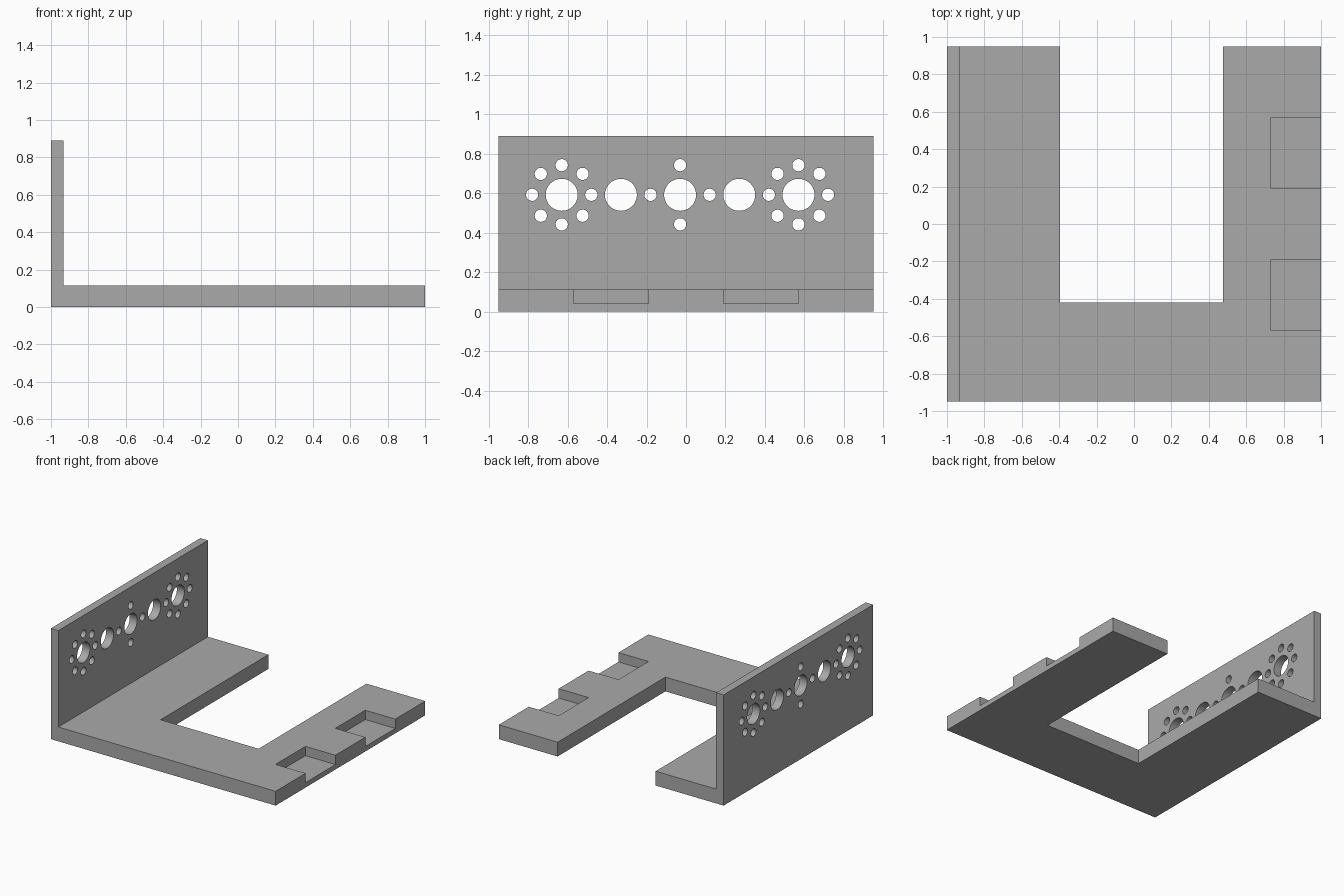
import bpy, bmesh, math
from mathutils import Matrix, Vector

cube = bpy.data.objects.get("Cube")
if cube:
    bpy.data.objects.remove(cube, do_unlink=True)

grey = bpy.data.materials.new("plain_grey")
grey.use_nodes = True
colour = (0.4, 0.4, 0.4, 1)
grey.diffuse_color = colour
grey.node_tree.nodes["Principled BSDF"].inputs["Base Color"].default_value = colour

HALF_Y, BASE_TOP, WALL_IN, WALL_TOP = 0.95, 0.115, -0.933, 0.89


def make_object(name, bm):
    bmesh.ops.recalc_face_normals(bm, faces=bm.faces)
    mesh = bpy.data.meshes.new(name)
    bm.to_mesh(mesh)
    bm.free()
    mesh.materials.append(grey)
    obj = bpy.data.objects.new(name, mesh)
    bpy.context.collection.objects.link(obj)
    return obj


def add_box(bm, low, high):
    low, high = Vector(low), Vector(high)
    matrix = Matrix.Translation((low + high) / 2) @ Matrix.Diagonal((*(high - low), 1))
    bmesh.ops.create_cube(bm, size=1, matrix=matrix)


def add_hole(bm, y, z, radius, sides):
    matrix = Matrix.Translation((-0.965, y, z)) @ Matrix.Rotation(math.pi / 2, 4, 'Y')
    bmesh.ops.create_cone(bm, cap_ends=True, segments=sides, radius1=radius,
                          radius2=radius, depth=0.2, matrix=matrix)


# L-shaped bracket: base plate and upright wall in one solid
bm = bmesh.new()
profile = [(-1, 0), (1, 0), (1, BASE_TOP), (WALL_IN, BASE_TOP),
           (WALL_IN, WALL_TOP), (-1, WALL_TOP)]
face = bm.faces.new([bm.verts.new((x, -HALF_Y, z)) for x, z in profile])
extruded = bmesh.ops.extrude_face_region(bm, geom=[face])["geom"]
bmesh.ops.translate(bm, vec=(0, 2 * HALF_Y, 0),
                    verts=[v for v in extruded if isinstance(v, bmesh.types.BMVert)])
bracket = make_object("bracket", bm)

# Rear slot and the two edge pockets
bm = bmesh.new()
add_box(bm, (-0.395, -0.42, -0.1), (0.477, 1.1, 0.3))
for side in (-1, 1):
    y = 0.38 * side
    add_box(bm, (0.733, y - 0.19, 0.04), (1.1, y + 0.19, 0.3))

# Wall holes: five large, with small ones ringed around three of them
CENTRE_Y, HOLE_Z, PITCH, RING = -0.03, 0.592, 0.3, 0.15
for i in range(-2, 3):
    add_hole(bm, CENTRE_Y + i * PITCH, HOLE_Z, 0.081, 48)
for i, count in ((-2, 8), (0, 4), (2, 8)):
    for k in range(count):
        angle = math.tau * k / count
        add_hole(bm, CENTRE_Y + i * PITCH + RING * math.cos(angle),
                 HOLE_Z + RING * math.sin(angle), 0.031, 32)
cutter = make_object("cutter", bm)
cutter.hide_render = True

# Cut, bake the result and remove the cutter
cut = bracket.modifiers.new("cut_openings", 'BOOLEAN')
cut.operation = 'DIFFERENCE'
cut.solver = 'EXACT'
cut.object = cutter
bpy.context.view_layer.objects.active = bracket
bracket.select_set(True)
cutter.select_set(False)
bpy.ops.object.modifier_apply(modifier=cut.name)
bpy.data.objects.remove(cutter, do_unlink=True)
bpy.ops.object.shade_smooth_by_angle(angle=math.radians(30))
